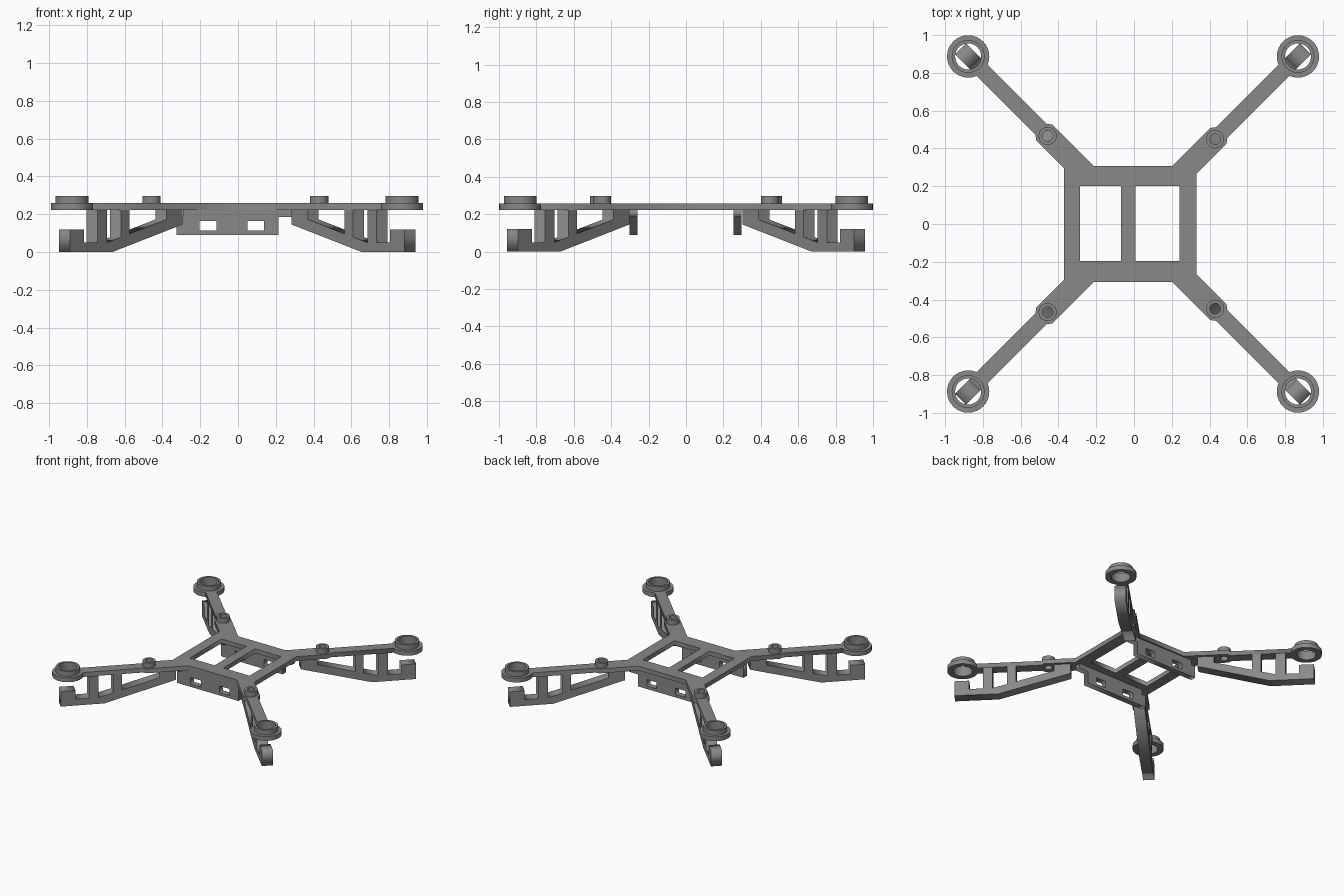
import bpy, bmesh, math
from mathutils import Matrix, Vector

if "Cube" in bpy.data.objects:
    bpy.data.objects.remove(bpy.data.objects["Cube"])

grey = bpy.data.materials.new("mid grey")
grey.diffuse_color = (0.25, 0.25, 0.25, 1)
grey.use_nodes = True
grey.node_tree.nodes["Principled BSDF"].inputs["Base Color"].default_value = grey.diffuse_color
R2 = math.sqrt(2)
Z0, Z1, ZTOP = 0.223, 0.258, 0.297      # plate underside, plate top, ring top


def sheet(name, loops, depth, matrix=Matrix()):
    """Filled outline with holes, extruded by depth around its own plane."""
    cu = bpy.data.curves.new(name, 'CURVE')
    cu.dimensions, cu.fill_mode, cu.extrude = '2D', 'BOTH', depth / 2
    for loop in loops:
        sp = cu.splines.new('POLY')
        sp.points.add(len(loop) - 1)
        for p, (x, y) in zip(sp.points, loop):
            p.co = (x, y, 0, 1)
        sp.use_cyclic_u = True
    tmp = bpy.data.objects.new(name + "_curve", cu)
    bpy.context.collection.objects.link(tmp)
    me = bpy.data.meshes.new_from_object(
        tmp.evaluated_get(bpy.context.evaluated_depsgraph_get()))
    bpy.data.objects.remove(tmp)
    bm = bmesh.new()
    bm.from_mesh(me)
    bmesh.ops.remove_doubles(bm, verts=bm.verts, dist=1e-5)
    bmesh.ops.transform(bm, matrix=matrix, verts=bm.verts)
    bmesh.ops.recalc_face_normals(bm, faces=bm.faces)
    bm.to_mesh(me)
    bm.free()
    me.materials.clear()
    me.materials.append(grey)
    ob = bpy.data.objects.new(name, me)
    bpy.context.collection.objects.link(ob)
    return ob


def lathe(name, profile, centre, n=32):
    """Closed (radius, z) profile turned round a vertical axis."""
    bm = bmesh.new()
    rings = [[bm.verts.new((r * math.cos(2 * math.pi * i / n),
                            r * math.sin(2 * math.pi * i / n), z)) for r, z in profile]
             for i in range(n)]
    m = len(profile)
    for i in range(n):
        a, b = rings[i], rings[(i + 1) % n]
        for j in range(m):
            k = (j + 1) % m
            bm.faces.new((a[j], b[j], b[k], a[k]))
    bmesh.ops.recalc_face_normals(bm, faces=bm.faces)
    me = bpy.data.meshes.new(name)
    bm.to_mesh(me)
    bm.free()
    me.materials.append(grey)
    ob = bpy.data.objects.new(name, me)
    ob.location = (*centre, 0)
    bpy.context.collection.objects.link(ob)
    bpy.ops.object.select_all(action='DESELECT')
    ob.select_set(True)
    bpy.context.view_layer.objects.active = ob
    bpy.ops.object.shade_smooth_by_angle(angle=math.radians(35))
    return ob


def rect(x0, x1, y0, y1):
    return [(x0, y0), (x1, y0), (x1, y1), (x0, y1)]


def circle(c, r, n=24):
    return [(c[0] + r * math.cos(2 * math.pi * i / n),
             c[1] + r * math.sin(2 * math.pi * i / n)) for i in range(n)]


# Arm layout: sign x, sign y, motor centre, distance from motor to boss
arms = []
for sx, sy in ((1, 1), (-1, 1), (-1, -1), (1, -1)):
    c = Vector((0.868 if sx > 0 else -0.878, 0.887 * sy))
    arms.append((sx, sy, c, 0.62 if sx > 0 else 0.595))

# Frame outline: one polygon through all four arms, counter-clockwise
outline, bosses = [], []
for sx, sy, c, d in arms:
    u = Vector((sx, sy)) / R2
    v = Vector((-u.y, u.x))
    at = lambda a, b: tuple(c + u * a + v * b)
    boss = c - u * d
    bosses.append(boss)
    off = sx * c.x - sy * c.y                     # arm axis: |x| - |y|
    xs, ys = (0.33 if sx > 0 else 0.37), 0.308
    side = (sx * xs, sy * (xs - off - 0.06 * R2))
    end = (sx * (ys + off - 0.06 * R2), sy * ys)
    tip = [(-d + 0.025, -0.06), (-d + 0.05, -0.041), (-0.088, -0.041),
           (-0.088, 0.041), (-d + 0.05, 0.041), (-d + 0.025, 0.06)]
    tip = [at(*p) for p in tip]
    outline += [side] + tip + [end] if sx * sy > 0 else [end] + tip + [side]

holes = [rect(-0.287, -0.068, -0.197, 0.202), rect(0.008, 0.24, -0.197, 0.202)]
holes += [circle(b, 0.028) for b in bosses]
sheet("frame_plate", [outline] + holes, Z1 - Z0, Matrix.Translation((0, 0, (Z0 + Z1) / 2)))

# Motor rings and screw bosses
for (sx, sy, c, d), b in zip(arms, bosses):
    lathe("motor_mount", [(0.069, Z0), (0.112, Z0), (0.112, Z1), (0.087, Z1),
                          (0.087, ZTOP), (0.069, ZTOP)], c)
    lathe("screw_boss", [(0.028, Z1 - 0.01), (0.048, Z1 - 0.01),
                         (0.048, ZTOP), (0.028, ZTOP)], b)

# Landing legs: comb-shaped side profile of strut, uprights and foot
strut = lambda x: 0.205 - 0.39 * (x - 0.32)
top = Z0 + 0.004
leg = [(0.32, 0.145), (0.69, 0), (0.916, 0), (0.916, 0.12), (0.84, 0.12), (0.84, 0.05)]
for x0, x1 in ((0.72, 0.77), (0.60, 0.645)):
    leg += [(x1, max(0.05, strut(x1))), (x1, top), (x0, top), (x0, max(0.05, strut(x0)))]
leg += [(0.405, strut(0.405)), (0.405, top), (0.32, top)]
leg = [((x - 0.875) * R2, z) for x, z in leg]
for sx, sy, c, d in arms:
    u = Vector((sx, sy, 0)) / R2
    up = Vector((0, 0, 1))
    m = Matrix((u, up, u.cross(up))).transposed().to_4x4()
    sheet("landing_leg", [leg], 0.082, Matrix.Translation((c.x, c.y, 0)) @ m)

# Side plates under the front and back edges, with two windows each
plate = [(-0.325, 0.09), (0.215, 0.09), (0.215, 0.185), (0.295, 0.185),
         (0.295, top), (-0.29, top), (-0.29, 0.185), (-0.325, 0.185)]
windows = [rect(-0.205, -0.115, 0.113, 0.165), rect(0.05, 0.137, 0.113, 0.165)]
for name, y in (("front_plate", -0.28), ("back_plate", 0.275)):
    sheet(name, [plate] + windows, 0.044,
          Matrix.Translation((0, y, 0)) @ Matrix.Rotation(math.pi / 2, 4, 'X'))
